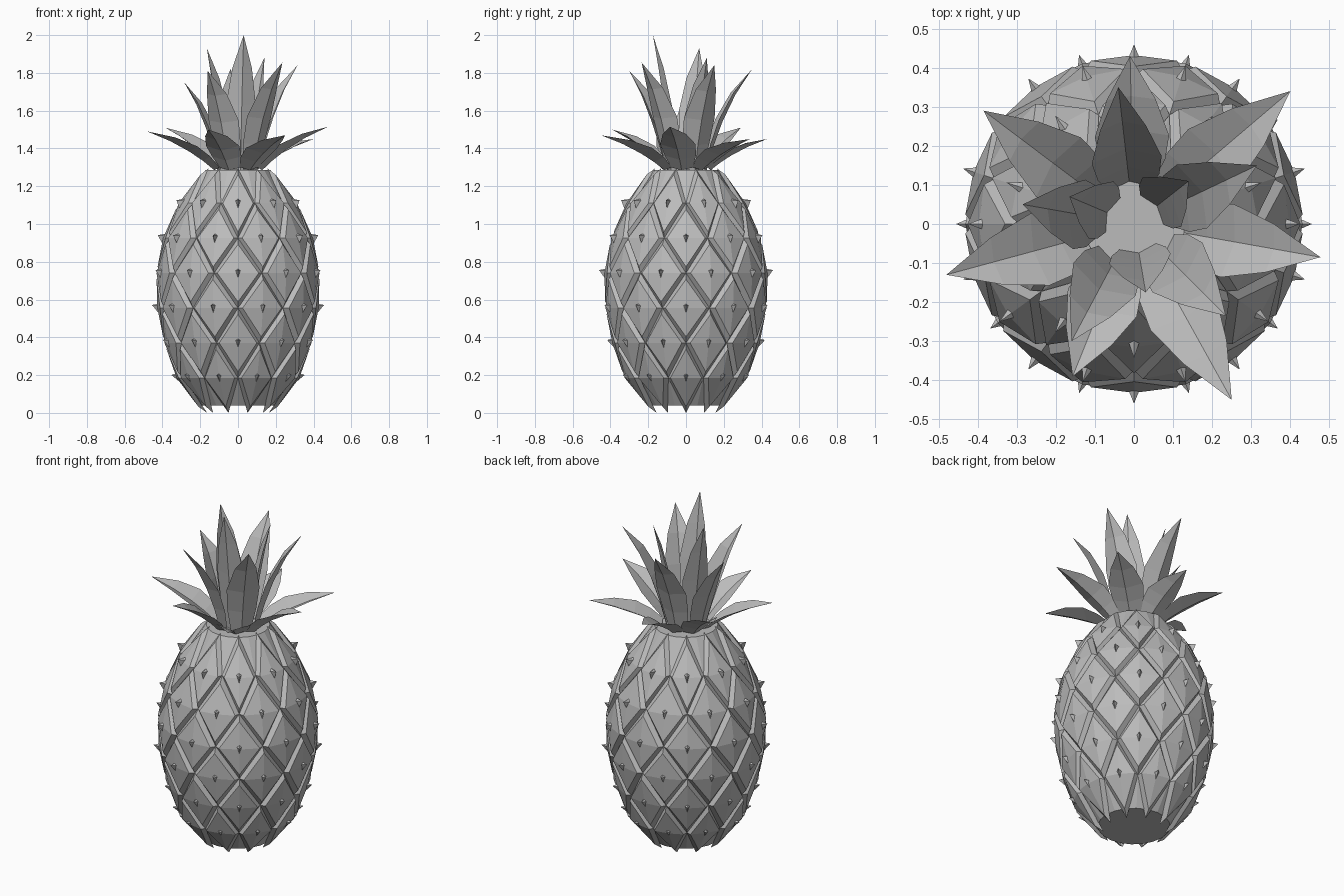
import bpy
import bmesh
from math import sin, cos, radians
from mathutils import Vector

cube = bpy.data.objects.get("Cube")
if cube:
    bpy.data.objects.remove(cube, do_unlink=True)

grey = bpy.data.materials.new("plain grey")
grey.use_nodes = True
COLOUR = (0.5, 0.5, 0.5, 1)
grey.diffuse_color = COLOUR
grey.node_tree.nodes["Principled BSDF"].inputs["Base Color"].default_value = COLOUR

STEP = 18        # degrees between neighbouring columns of scales
H = 0.185        # height between rows of scales
ROWS = 6
# Outer radius of the fruit at every row boundary, from bottom to top
RADII = [0.185, 0.325, 0.39, 0.427, 0.432, 0.397, 0.315, 0.185]


def radius(z):
    f = min(max(z / H, 0), len(RADII) - 1.001)
    i = int(f)
    return RADII[i] + (RADII[i + 1] - RADII[i]) * (f - i)


def on_fruit(angle, z, offset=0.0, up=0.0):
    """Point on the fruit surface, pushed out by offset and raised by up."""
    r = radius(z) + offset
    a = radians(angle)
    return Vector((r * cos(a), r * sin(a), z + up))


def finish(bm, name, recalc=False):
    if recalc:
        bmesh.ops.recalc_face_normals(bm, faces=bm.faces)
    mesh = bpy.data.meshes.new(name)
    bm.to_mesh(mesh)
    bm.free()
    mesh.materials.append(grey)
    obj = bpy.data.objects.new(name, mesh)
    bpy.context.collection.objects.link(obj)
    return obj


def scale_positions():
    for row in range(ROWS):
        for k in range(10):
            yield 2 * STEP * k + (STEP if row % 2 else 0), H * (row + 1)


# Core of the fruit: faceted lathe with a flat base and top
bm = bmesh.new()
rings = []
for z in [0.04] + [H * (i + 1) for i in range(ROWS)] + [1.285]:
    inset = -0.03 if 0.1 < z < 1.2 else -0.02
    rings.append([bm.verts.new(on_fruit(STEP * k, z, inset)) for k in range(20)])
for low, high in zip(rings, rings[1:]):
    for k in range(20):
        n = (k + 1) % 20
        bm.faces.new((low[k], low[n], high[n], high[k]))
bm.faces.new(rings[0])
bm.faces.new(rings[-1])
finish(bm, "fruit_core", True)


# Diamond scales: raised panel with sloping borders
def diamond(bm, angle, z, size, offset):
    corners = ((size, 0), (0, size), (-size, 0), (0, -size))
    return [bm.verts.new(on_fruit(angle + STEP * u, z + H * v, offset)) for u, v in corners]


bm = bmesh.new()
for angle, z in scale_positions():
    outer = diamond(bm, angle, z, 1.0, -0.022)
    inner = diamond(bm, angle, z, 0.82, 0.0)
    centre = bm.verts.new(on_fruit(angle, z))
    for i in range(4):
        j = (i + 1) % 4
        bm.faces.new((outer[i], outer[j], inner[j], inner[i]))
        bm.faces.new((inner[i], inner[j], centre))
finish(bm, "scales")

# Small thorn in the middle of every scale
bm = bmesh.new()
for angle, z in scale_positions():
    wide = 0.015 / radius(z) * 57.3
    base = [bm.verts.new(on_fruit(angle + u * wide, z + v, -0.006))
            for u, v in ((1, 0.012), (0, 0.024), (-1, 0.012), (0, -0.034))]
    tip = bm.verts.new(on_fruit(angle, z, 0.028, 0.016))
    for i in range(4):
        bm.faces.new((base[i], base[(i + 1) % 4], tip))
finish(bm, "thorns")


# Crown leaves: folded, curved blades from a ring to a tip
def leaf(name, tip, base_radius, width, bend):
    tip = Vector(tip)
    out = Vector((tip.x, tip.y, 0)).normalized()
    side = Vector((-out.y, out.x, 0))
    start = out * base_radius + Vector((0, 0, 1.285))
    span = tip - start
    knee = start + Vector((span.x * bend, span.y * bend, span.z * 0.62))
    bm = bmesh.new()
    rows = []
    for t, w in ((0, 0.6), (0.2, 0.88), (0.42, 1.0), (0.7, 0.66)):
        p = start * (1 - t) ** 2 + knee * (2 * t * (1 - t)) + tip * t * t
        tangent = ((knee - start) * (1 - t) + (tip - knee) * t).normalized()
        inward = side.cross(tangent)
        if inward.z < 0:
            inward = -inward
        half = width * w / 2
        rows.append([bm.verts.new(p + side * half * s + inward * half * 0.35 * abs(s))
                     for s in (-1, 0, 1)])
    for a, b in zip(rows, rows[1:]):
        for i in range(2):
            bm.faces.new((a[i], b[i], b[i + 1], a[i + 1]))
    end = bm.verts.new(tip)
    for i in range(2):
        bm.faces.new((rows[-1][i], end, rows[-1][i + 1]))
    # Blades face up and towards the middle of the crown
    bm.normal_update()
    if sum((f.normal.dot(Vector((0, 0, 1)) - out) for f in bm.faces)) < 0:
        bmesh.ops.reverse_faces(bm, faces=bm.faces)
    finish(bm, name)


TIERS = {
    "outer_leaf": (0.13, 0.19, 0.4, [
        (0.477, -0.085, 1.515), (0.40, 0.34, 1.45), (-0.01, 0.43, 1.45), (-0.385, 0.29, 1.51),
        (-0.48, -0.13, 1.49), (-0.157, -0.39, 1.50), (0.25, -0.45, 1.47)]),
    "middle_leaf": (0.11, 0.18, 0.35, [
        (0.315, 0.15, 1.84), (-0.04, 0.35, 1.82), (-0.285, 0.05, 1.75),
        (-0.16, -0.30, 1.81), (0.235, -0.235, 1.855)]),
    "inner_leaf": (0.075, 0.16, 0.5, [
        (0.14, 0.11, 1.88), (-0.165, 0.07, 1.93), (0.03, -0.175, 2.0)]),
}
for name, (ring, width, bend, tips) in TIERS.items():
    for i, tip in enumerate(tips):
        leaf(f"{name}_{i + 1}", tip, ring, width, bend)
